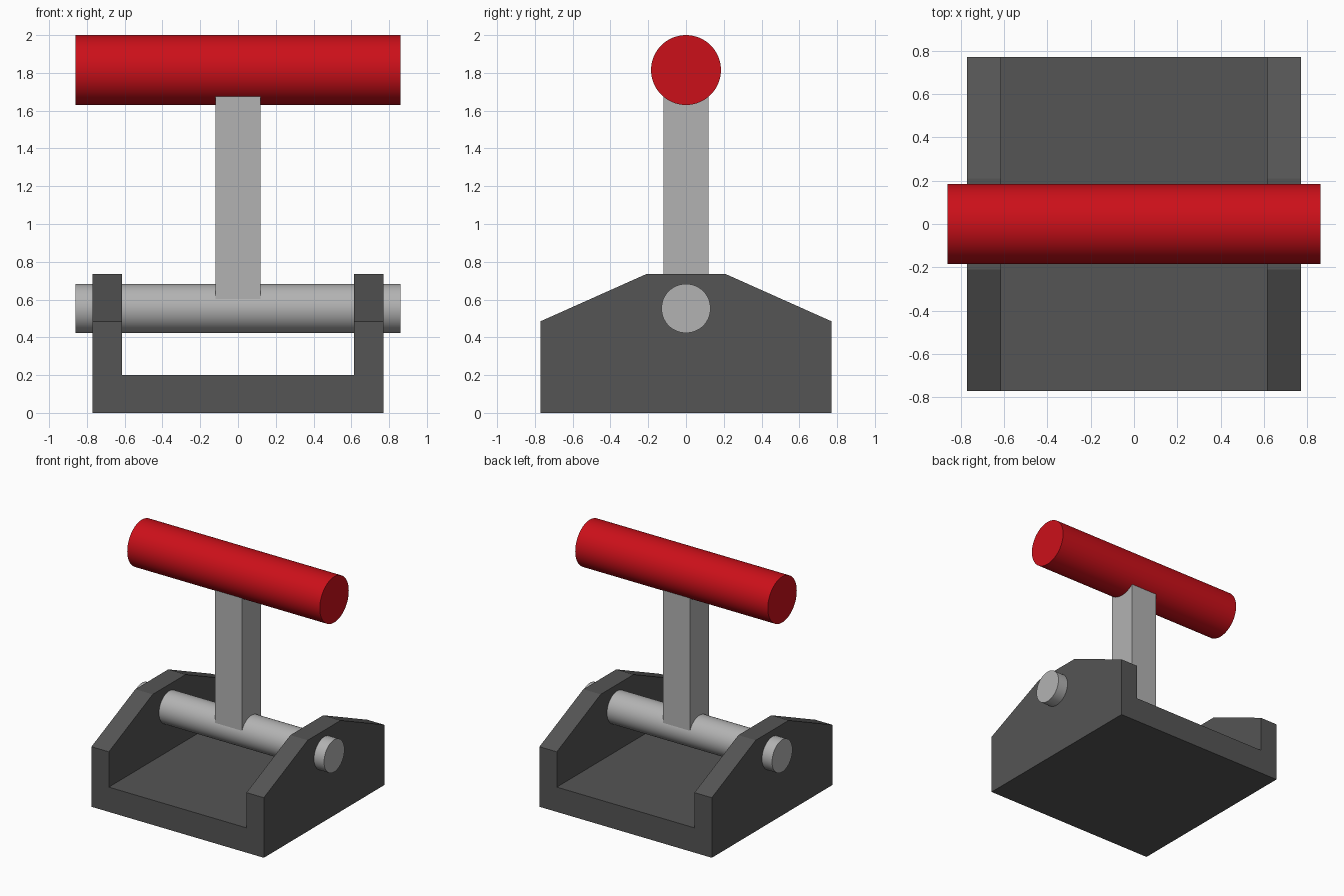
import bpy, bmesh, math

if "Cube" in bpy.data.objects:
    bpy.data.objects.remove(bpy.data.objects["Cube"])


def material(name, rgb):
    m = bpy.data.materials.new(name)
    m.diffuse_color = (*rgb, 1)
    m.use_nodes = True
    m.node_tree.nodes["Principled BSDF"].inputs["Base Color"].default_value = m.diffuse_color
    return m


dark = material("dark_grey", (0.09, 0.09, 0.09))
light = material("light_grey", (0.45, 0.45, 0.45))
red = material("red", (0.6, 0.005, 0.01))


def box(name, size, centre, mat):
    bpy.ops.mesh.primitive_cube_add(size=1, location=centre)
    ob = bpy.context.object
    ob.name = name
    ob.scale = size
    bpy.ops.object.transform_apply(location=False, rotation=False, scale=True)
    ob.data.materials.append(mat)
    return ob


def rod(name, radius, length, z, mat):
    """Smooth cylinder lying along x."""
    bpy.ops.mesh.primitive_cylinder_add(vertices=64, radius=radius, depth=length,
                                        location=(0, 0, z), rotation=(0, math.pi / 2, 0))
    ob = bpy.context.object
    ob.name = name
    ob.data.materials.append(mat)
    bpy.ops.object.shade_smooth_by_angle(angle=math.radians(30))
    return ob


# Bracket: side profile extruded across x, then hollowed between the cheeks
half = 0.77
profile = [(-half, 0), (half, 0), (half, 0.485), (0.21, 0.735), (-0.21, 0.735), (-half, 0.485)]
bm = bmesh.new()
face = bm.faces.new([bm.verts.new((-half, y, z)) for y, z in profile])
ext = bmesh.ops.extrude_face_region(bm, geom=[face])
bmesh.ops.translate(bm, vec=(2 * half, 0, 0),
                    verts=[v for v in ext["geom"] if isinstance(v, bmesh.types.BMVert)])
bmesh.ops.recalc_face_normals(bm, faces=bm.faces)
mesh = bpy.data.meshes.new("base_bracket")
bm.to_mesh(mesh)
bm.free()
base = bpy.data.objects.new("base_bracket", mesh)
bpy.context.collection.objects.link(base)
mesh.materials.append(dark)

cutter = box("bracket_cutter", (1.23, 2, 1), (0, 0, 0.7), dark)
mod = base.modifiers.new("hollow", "BOOLEAN")
mod.operation = "DIFFERENCE"
mod.solver = "EXACT"
mod.object = cutter
bpy.context.view_layer.objects.active = base
bpy.ops.object.modifier_apply(modifier=mod.name)
bpy.data.objects.remove(cutter)

# Pivot axle, lever arm running from axle centre to grip centre, and grip
axle_z, grip_z = 0.553, 1.815
rod("axle", 0.13, 1.72, axle_z, light)
box("lever_arm", (0.24, 0.24, grip_z - axle_z), (0, 0, (axle_z + grip_z) / 2), light)
rod("handle_grip", 0.185, 1.72, grip_z, red)
